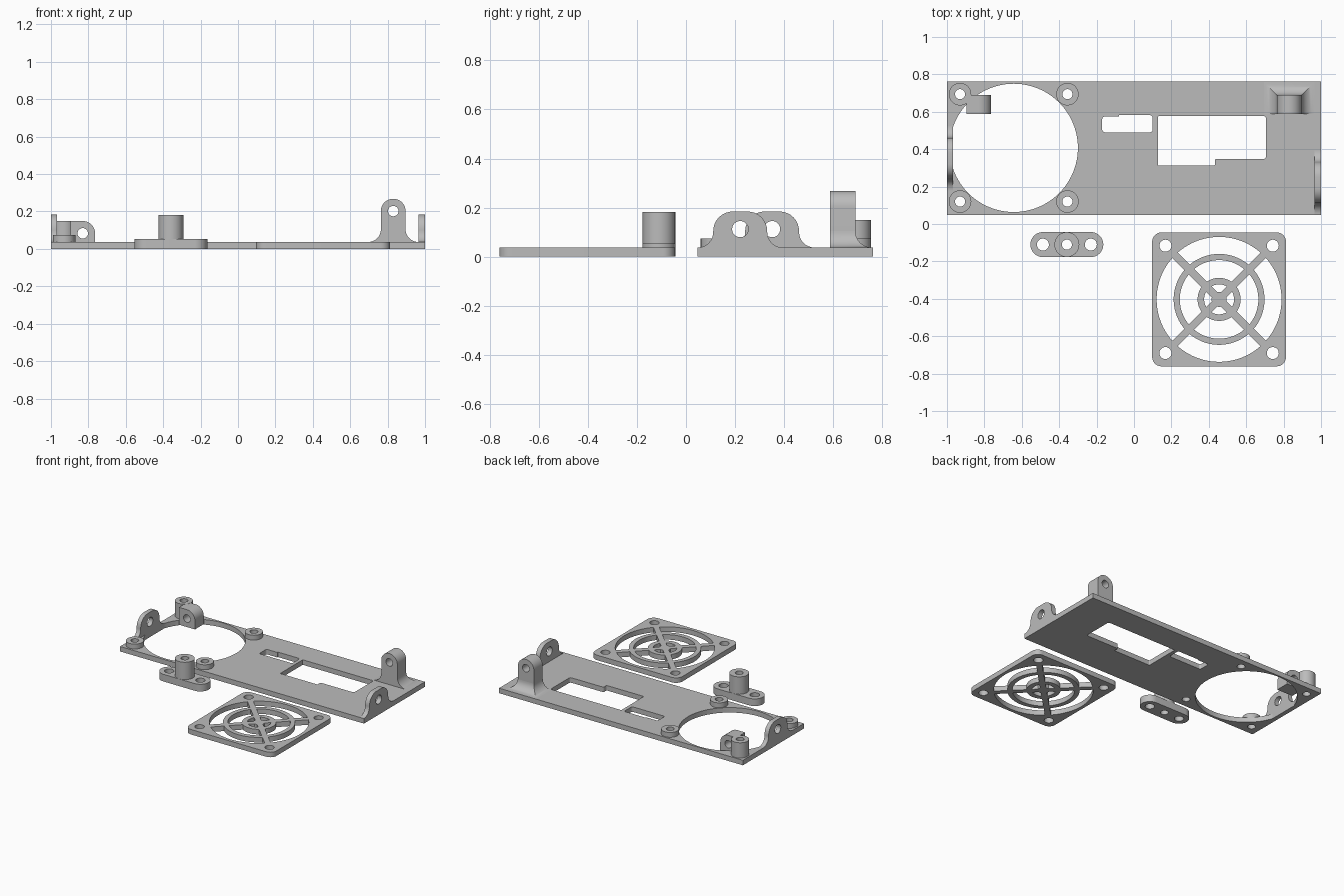
import bpy, bmesh
from math import sin, cos, asin, pi, radians
from mathutils import Matrix, Vector

cube = bpy.data.objects.get("Cube")
if cube:
    bpy.data.objects.remove(cube, do_unlink=True)

grey = bpy.data.materials.new("plain grey")
grey.use_nodes = True
colour = (0.5, 0.5, 0.5, 1)
grey.diffuse_color = colour
grey.node_tree.nodes["Principled BSDF"].inputs["Base Color"].default_value = colour

T = 0.037                                   # sheet thickness
FLAT = Matrix.Identity(4)
ALONG_X = Matrix(((0, 0, 1, 0), (1, 0, 0, 0), (0, 1, 0, 0), (0, 0, 0, 1)))
ALONG_Y = Matrix(((1, 0, 0, 0), (0, 0, 1, 0), (0, 1, 0, 0), (0, 0, 0, 1)))


def arc(cx, cy, r, a0, a1, n):
    return [(cx + r * cos(a0 + (a1 - a0) * i / n), cy + r * sin(a0 + (a1 - a0) * i / n))
            for i in range(n + 1)]


def circle(cx, cy, r, n=48):
    return arc(cx, cy, r, 0, 2 * pi, n)[:-1]


def fillet(corners, n=8):
    """Outline from (x, y, radius) corners, each right-angled corner rounded."""
    out = []
    for i, (x, y, r) in enumerate(corners):
        p = Vector((x, y))
        if r == 0:
            out.append((x, y))
            continue
        a = (Vector(corners[i - 1][:2]) - p).normalized() * r
        b = (Vector(corners[(i + 1) % len(corners)][:2]) - p).normalized() * r
        for k in range(n + 1):
            t = k / n * pi / 2
            q = p + a * (1 - sin(t)) + b * (1 - cos(t))
            out.append((q.x, q.y))
    return out


def rect(x0, y0, x1, y1, r=0):
    return fillet([(x0, y0, r), (x1, y0, r), (x1, y1, r), (x0, y1, r)])


def finish(name, bm):
    bmesh.ops.remove_doubles(bm, verts=bm.verts, dist=1e-5)
    bmesh.ops.recalc_face_normals(bm, faces=bm.faces)
    mesh = bpy.data.meshes.new(name)
    bm.to_mesh(mesh)
    bm.free()
    mesh.materials.append(grey)
    obj = bpy.data.objects.new(name, mesh)
    bpy.context.collection.objects.link(obj)
    bpy.ops.object.select_all(action="DESELECT")
    obj.select_set(True)
    bpy.context.view_layer.objects.active = obj
    bpy.ops.object.shade_smooth_by_angle(angle=radians(30))
    return obj


def extrude(name, loops, lo, hi, frame=FLAT):
    """Solid from an outline and its holes, between lo and hi along the frame's axis."""
    curve = bpy.data.curves.new(name, "CURVE")
    curve.dimensions = "2D"
    curve.fill_mode = "BOTH"
    curve.extrude = (hi - lo) / 2
    for loop in loops:
        s = curve.splines.new("POLY")
        s.points.add(len(loop) - 1)
        for pt, (x, y) in zip(s.points, loop):
            pt.co = (x, y, 0, 1)
        s.use_cyclic_u = True
    temp = bpy.data.objects.new(name + " outline", curve)
    mesh = bpy.data.meshes.new_from_object(temp)
    bm = bmesh.new()
    bm.from_mesh(mesh)
    bm.transform(frame @ Matrix.Translation((0, 0, (lo + hi) / 2)))
    bpy.data.objects.remove(temp)
    bpy.data.curves.remove(curve)
    bpy.data.meshes.remove(mesh)
    return finish(name, bm)


# Main plate with the fan opening, two windows and screw holes
FX, FY, D = -0.643, 0.407, 0.287
corners = [(sx, sy) for sx in (-1, 1) for sy in (-1, 1)]
screws = [(FX + sx * D, FY + sy * D) for sx, sy in corners]
slot = fillet([(-0.17, 0.49, 0.015), (0.1, 0.49, 0.015), (0.1, 0.582, 0.015),
               (-0.08, 0.582, 0), (-0.08, 0.575, 0), (-0.17, 0.575, 0.015)])
window = fillet([(0.127, 0.312, 0.006), (0.433, 0.312, 0.006), (0.433, 0.348, 0.006),
                 (0.707, 0.348, 0.015), (0.707, 0.577, 0.015), (0.127, 0.577, 0.006)])
extrude("main_plate", [rect(-1, 0.047, 1, 0.762), circle(FX, FY, 0.343, 96), slot, window]
        + [circle(x, y, 0.027) for x, y in screws], 0, T)

# Screw bosses, the back right one tall
for i, (x, y) in enumerate(screws):
    top = 0.15 if (x < FX and y > FY) else 0.073
    extrude(f"screw_boss_{i + 1}", [circle(x, y, 0.06), circle(x, y, 0.027)], T - 0.005, top)


# Side tabs with flared feet
def side_tab(name, c, x0, x1):
    half = [(0.174, 0, 0), (0.174, T, 0), (0.11, T, 0.063), (0.11, 0.184, 0.08)]
    outline = [(c + y, z, r) for y, z, r in half]
    outline += [(c - y, z, r) for y, z, r in reversed(half)]
    extrude(name, [fillet(outline), circle(c, 0.112, 0.033)], x0, x1, ALONG_X)


side_tab("left_tab", 0.221, 0.965, 1)
side_tab("right_tab", 0.351, -1, -0.967)


# Hinge lugs with rounded tops
def lug(name, cx, cz, base, x0):
    r = 0.066
    if x0 is None:
        outline = [(cx + r, base)] + arc(cx, cz, r, 0, pi, 24) + [(cx - r, base)]
    else:
        outline = [(x0, base), (cx + r, base)] + arc(cx, cz, r, 0, pi / 2, 12) + [(x0, cz + r)]
    extrude(name, [outline, circle(cx, cz, 0.028)], 0.587, 0.69, ALONG_Y)


lug("low_hinge_lug", -0.83, 0.083, 0.02, -0.895)
lug("tall_hinge_lug", 0.83, 0.202, T - 0.005, None)

# Flared foot of the tall lug, flush at its front
bm = bmesh.new()
R, N = 0.068, 10
rings = []
for i in range(N + 1):
    t = i / N * pi / 2
    o, z = R * (1 - sin(t)), T + R * (1 - cos(t))
    rings.append([bm.verts.new(p) for p in ((0.764 - o, 0.587, z), (0.896 + o, 0.587, z),
                                            (0.896 + o, 0.69 + o, z), (0.764 - o, 0.69 + o, z))])
for a, b in zip(rings, rings[1:]):
    for k in range(4):
        m = (k + 1) % 4
        bm.faces.new((a[k], a[m], b[m], b[k]))
bm.faces.new(rings[0])
bm.faces.new(rings[-1])
finish("tall_lug_foot", bm)

# Loose foot: slotted base with a hollow post
PX, PY, PR = -0.359, -0.11, 0.067
base = arc(PX + 0.128, PY, PR, -pi / 2, pi / 2, 24) + arc(PX - 0.128, PY, PR, pi / 2, 3 * pi / 2, 24)
extrude("foot_base", [base, circle(PX, PY, 0.027)]
        + [circle(PX + s * 0.128, PY, 0.032) for s in (-1, 1)], 0, 0.053)
extrude("foot_post", [circle(PX, PY, PR - 0.0005), circle(PX, PY, 0.027)], 0.05, 0.182)

# Fan grille: frame, rings and diagonal bars left between sector openings
GX, GY, H, W = 0.455, -0.403, 0.358, 0.02
loops = [rect(GX - H, GY - H, GX + H, GY + H, 0.05)]
loops += [circle(GX + sx * D, GY + sy * D, 0.032) for sx, sy in corners]
for outer, inner in ((0.334, 0.243), (0.21, 0.115), (0.08, 0.04)):
    for q in range(4):
        s = pi / 4 + q * pi / 2
        a, b = asin(W / outer), asin(W / inner)
        loops.append(arc(GX, GY, outer, s + a, s + pi / 2 - a, 20)
                     + arc(GX, GY, inner, s + pi / 2 - b, s + b, 20))
extrude("fan_grille", loops, 0, T)
